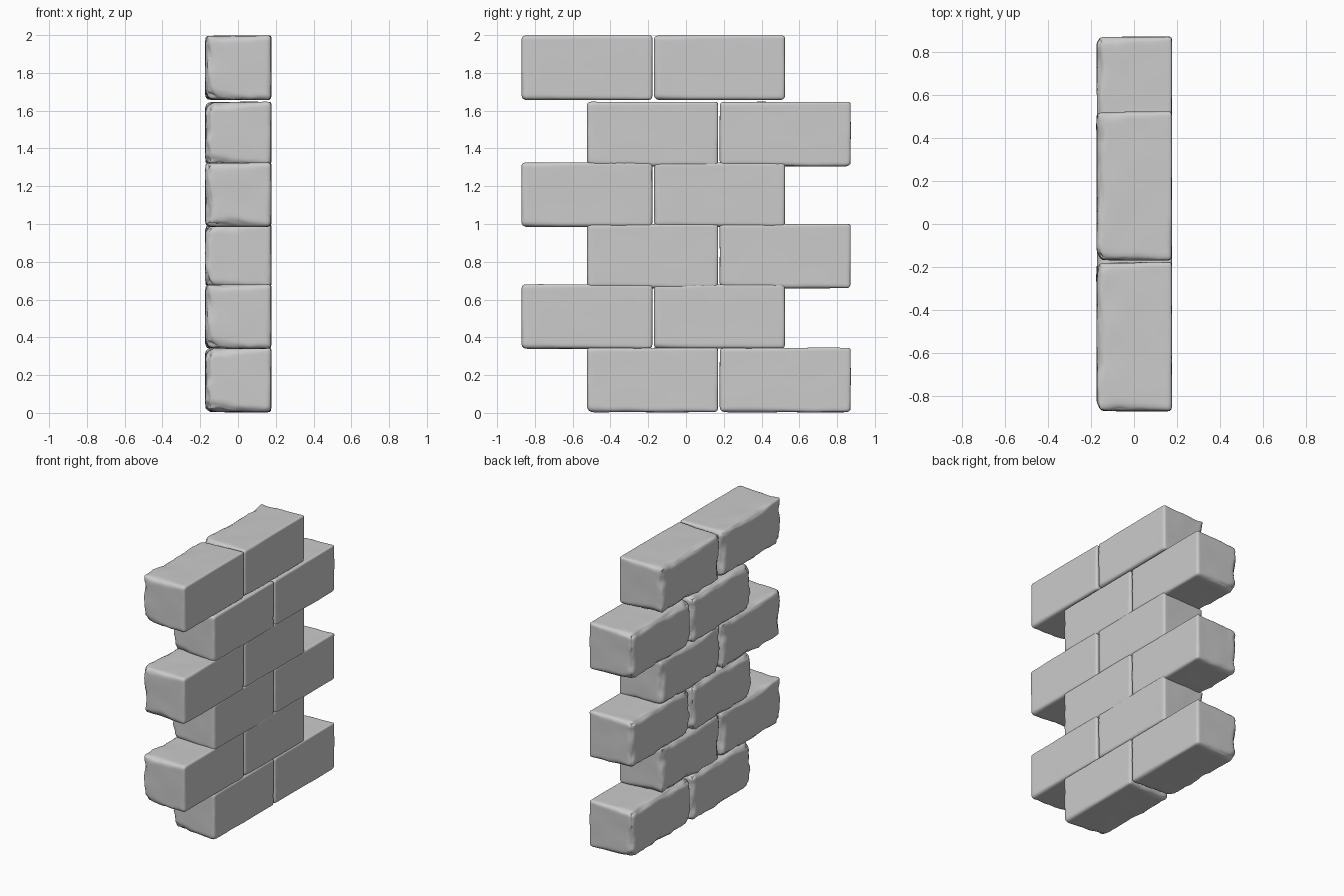
import bpy, bmesh, math
from mathutils import Vector, noise

if "Cube" in bpy.data.objects:
    bpy.data.objects.remove(bpy.data.objects["Cube"])

HALF = Vector((0.177, 0.348, 0.172))   # half size of one brick


def edge_radius(p, seed):
    # back (-x) edges are worn round, the +x face stays crisp
    back = min(1, max(0, 0.5 - p.x / HALF.x * 0.5))
    r = 0.014 + 0.034 * back
    if p.z < 0:
        r += 0.008 * -p.z / HALF.z
    if p.y < 0:
        r += 0.008 * -p.y / HALF.y
    wear = noise.noise(p * 9 + seed) * 0.6 + noise.noise(p * 22 + seed) * 0.3
    return r * (1 + wear * (0.35 + 0.65 * back))


def brick_mesh(name, seed):
    bm = bmesh.new()
    bmesh.ops.create_cube(bm, size=2)
    bmesh.ops.subdivide_edges(bm, edges=bm.edges[:], cuts=25, use_grid_fill=True)
    for v in bm.verts:
        # crowd the grid toward the edges, then round the box
        p = Vector([HALF[i] * math.sin(math.pi / 2 * v.co[i]) for i in range(3)])
        r = edge_radius(p, seed)
        inner = Vector([max(-HALF[i] + r, min(HALF[i] - r, p[i])) for i in range(3)])
        n = (p - inner).normalized()
        # shallow dents, stronger on the back
        dent = 0.5 - 0.5 * noise.noise(p * 7 + seed * 2)
        depth = 0.002 + 0.006 * (0.5 - p.x / HALF.x * 0.5)
        v.co = inner + n * (r - depth * dent)
    for f in bm.faces:
        f.smooth = True
    me = bpy.data.meshes.new(name)
    bm.to_mesh(me)
    bm.free()
    return me


meshes = [brick_mesh("worn_brick_%d" % i, Vector((3.7 * i + 1.3, 5.1 * i, 2.9)))
          for i in range(4)]

# running-bond courses, alternate rows shifted half a brick
centres_z = [0.174, 0.510, 0.830, 1.155, 1.476, 1.827]
for row, z in enumerate(centres_z):
    shift = 0.174 if row % 2 == 0 else -0.174
    for col, side in enumerate((-1, 1)):
        ob = bpy.data.objects.new("brick_row%d_%d" % (row + 1, col + 1),
                                  meshes[(row + 2 * col) % 4])
        ob.location = (0, shift + side * 0.351, z)
        bpy.context.collection.objects.link(ob)
